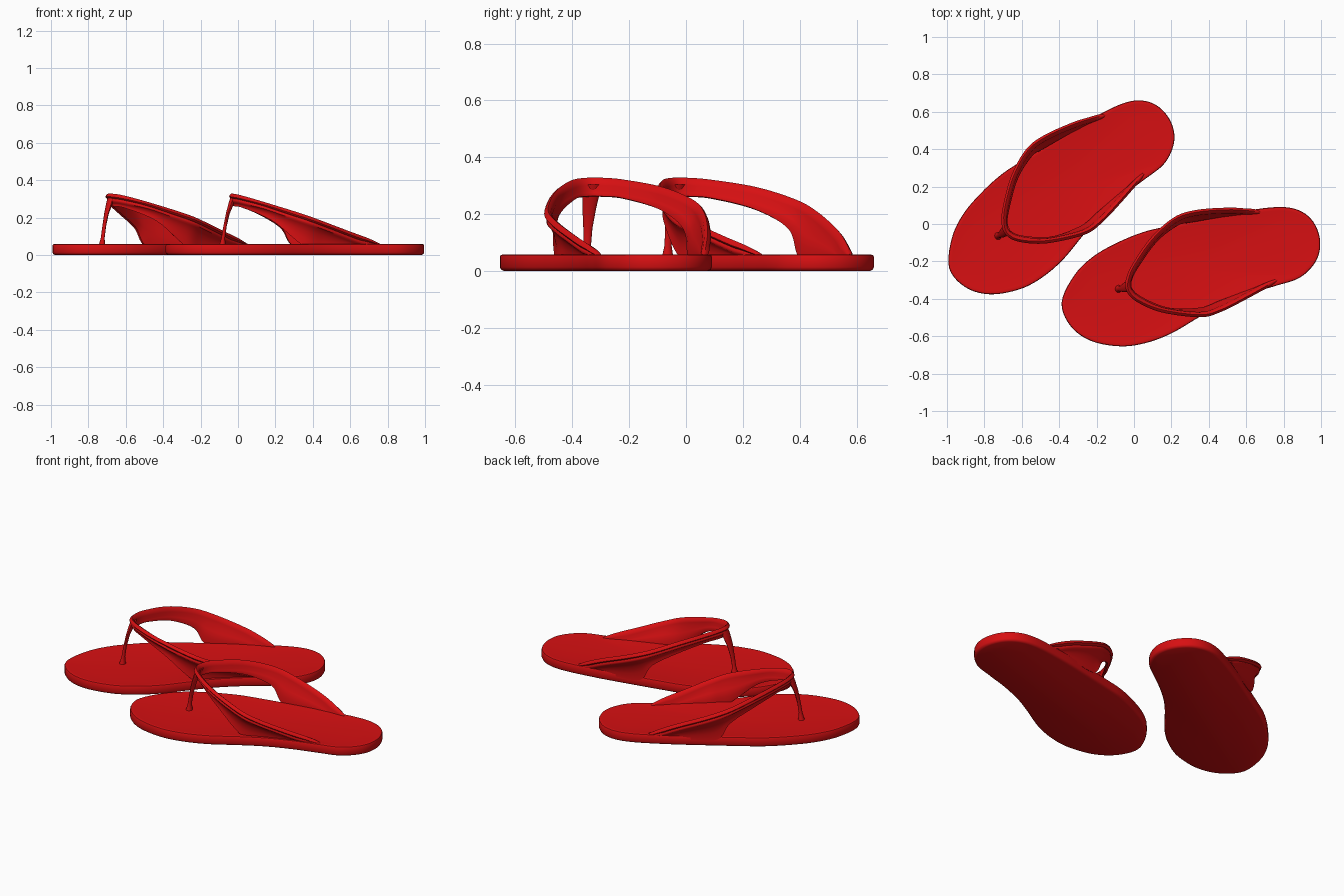
import bpy, bmesh, math
from mathutils import Vector, Matrix

if "Cube" in bpy.data.objects:
    bpy.data.objects.remove(bpy.data.objects["Cube"], do_unlink=True)

red = bpy.data.materials.new("red rubber")
red.use_nodes = True
red.diffuse_color = (0.68, 0.005, 0.006, 1)
red.node_tree.nodes["Principled BSDF"].inputs["Base Color"].default_value = red.diffuse_color


def spline(points, steps, closed=False):
    """Catmull-Rom curve through the points."""
    pts = [Vector(p) for p in points]
    n = len(pts)
    out = []
    for i in range(n if closed else n - 1):
        if closed:
            a, b, c, d = (pts[(i + k) % n] for k in (-1, 0, 1, 2))
        else:
            a, b, c, d = (pts[min(max(i + k, 0), n - 1)] for k in (-1, 0, 1, 2))
        for s in range(steps):
            t = s / steps
            out.append(0.5 * (2 * b + (c - a) * t + (2 * a - 5 * b + 4 * c - d) * t * t
                              + (3 * b - a - 3 * c + d) * t ** 3))
    if not closed:
        out.append(pts[-1])
    return out


def loft(name, rings, matrix, angle=40):
    """Skin closed rings in order and cap both ends."""
    bm = bmesh.new()
    rows = [[bm.verts.new(matrix @ p) for p in ring] for ring in rings]
    n = len(rows[0])
    for lower, upper in zip(rows, rows[1:]):
        for j in range(n):
            k = (j + 1) % n
            bm.faces.new((lower[j], lower[k], upper[k], upper[j]))
    bm.faces.new(rows[0][::-1])
    bm.faces.new(rows[-1])
    bmesh.ops.recalc_face_normals(bm, faces=bm.faces[:])
    mesh = bpy.data.meshes.new(name)
    bm.to_mesh(mesh)
    bm.free()
    mesh.materials.append(red)
    obj = bpy.data.objects.new(name, mesh)
    bpy.context.collection.objects.link(obj)
    bpy.ops.object.select_all(action="DESELECT")
    obj.select_set(True)
    bpy.context.view_layer.objects.active = obj
    bpy.ops.object.shade_smooth_by_angle(angle=math.radians(angle))
    return obj


# Foot outline, counter-clockwise from the toe
OUTLINE = [(-.387, -.42), (-.34, -.545), (-.23, -.625), (-.075, -.654), (.06, -.637),
           (.2, -.585), (.35, -.497), (.48, -.427), (.62, -.372), (.76, -.33),
           (.89, -.285), (.975, -.195), (.995, -.09), (.96, .01), (.885, .072),
           (.77, .091), (.567, .066), (.38, .03), (.19, -.01), (.05, -.043),
           (-.09, -.1), (-.22, -.175), (-.32, -.275)]


def sole(name, matrix):
    edge = [p.to_3d() for p in spline(OUTLINE, 5, True)]
    n = len(edge)
    inward = []
    for i in range(n):
        t = (edge[(i + 1) % n] - edge[i - 1]).normalized()
        inward.append(Vector((-t.y, t.x, 0)))

    def ring(inset, z):
        return [p + q * inset + Vector((0, 0, z)) for p, q in zip(edge, inward)]

    rings = [ring(.014, 0), ring(.004, .005), ring(0, .014), ring(0, .05),
             ring(.003, .056), ring(.01, .058), ring(.02, .057)]
    # dished footbed
    rim = rings[-1]
    mid = Vector((.3, -.24, .045))
    for f in (.85, .65, .45, .25, .08):
        row = [mid.lerp(p, f) for p in rim]
        for p in row:
            p.z = .046 + .011 * f * f
        rings.append(row)
    return loft(name, rings, matrix)


# Upper and lower edge of the strap, from one end round the toe to the other
TOP = [(.77, -.297, .055), (.7, -.335, .088), (.6, -.39, .125), (.46, -.46, .178),
       (.35, -.485, .218), (.15, -.458, .28), (.02, -.405, .318), (-.03, -.35, .328),
       (-.028, -.29, .328), (.005, -.215, .321), (.1, -.08, .295), (.22, .026, .25),
       (.34, .064, .205), (.5, .076, .145), (.6, .072, .1), (.68, .064, .055)]
BOTTOM = [(.76, -.296, .04), (.69, -.322, .04), (.59, -.364, .04), (.46, -.413, .04),
          (.355, -.455, .048), (.19, -.457, .18), (.04, -.395, .25), (-.015, -.345, .262),
          (-.015, -.295, .262), (.025, -.22, .255), (.12, -.09, .215), (.23, -.005, .145),
          (.3, .012, .045), (.48, .043, .04), (.58, .052, .04), (.67, .056, .04)]


def strap(name, matrix):
    top, bottom = spline(TOP, 7), spline(BOTTOM, 7)
    # two rounded ribs along the top, then a thin hollowed skin
    rib = [(0, 0), (.08, .55), (.25, 1), (.42, .8), (.5, .35), (.6, .75), (.8, .85), (1, .35)]
    rings = []
    last = len(top) - 1
    for i, (a, b) in enumerate(zip(top, bottom)):
        along = (top[min(i + 1, last)] - top[max(i - 1, 0)]).normalized()
        down = b - a
        width = down.length
        down.normalize()
        out = along.cross(down).normalized()
        # outward points away from the middle of the foot
        if out.dot(a - Vector((.4, -.2, a.z))) < 0:
            out.negate()
        band = min(.052, width * .75)
        thick = .016 * min(1, width / .04)
        skin = width - band
        ring = [a + down * (s * band) + out * (h * thick) for s, h in rib]
        for s in (.3, .65, 1):
            hollow = math.sin(s * math.pi) * min(.012, skin * .1)
            ring.append(a + down * (band + s * skin) + out * (thick * .35 - hollow))
        for s in (1, .65, .3):
            hollow = math.sin(s * math.pi) * min(.012, skin * .1)
            ring.append(a + down * (band + s * skin) - out * (thick * .35 + hollow))
        ring += [a + down * (s * band) - out * (h * thick * .8)
                 for s, h in ((1, .5), (.6, .8), (.2, .7))]
        rings.append(ring)
    return loft(name, rings, matrix, 50)


# Toe post sections: centre and half widths
POST = [(-.084, -.347, .04, .02, .022), (-.082, -.347, .062, .015, .018),
        (-.079, -.347, .09, .01, .013), (-.07, -.345, .15, .009, .016),
        (-.055, -.34, .22, .01, .024), (-.036, -.333, .275, .015, .03),
        (-.026, -.328, .305, .015, .03)]


def toe_post(name, matrix):
    rings = []
    for x, y, z, rx, ry in POST:
        rings.append([Vector((x + rx * math.cos(k * math.tau / 16),
                              y + ry * math.sin(k * math.tau / 16), z)) for k in range(16)])
    return loft(name, rings, matrix)


# The second sandal is the first one turned and moved
places = {"left": Matrix.Identity(4),
          "right": Matrix.Translation((-.768, .29, 0)) @ Matrix.Rotation(math.radians(20), 4, "Z")}
for side, matrix in places.items():
    sole(side + "_sole", matrix)
    strap(side + "_strap", matrix)
    toe_post(side + "_toe_post", matrix)
